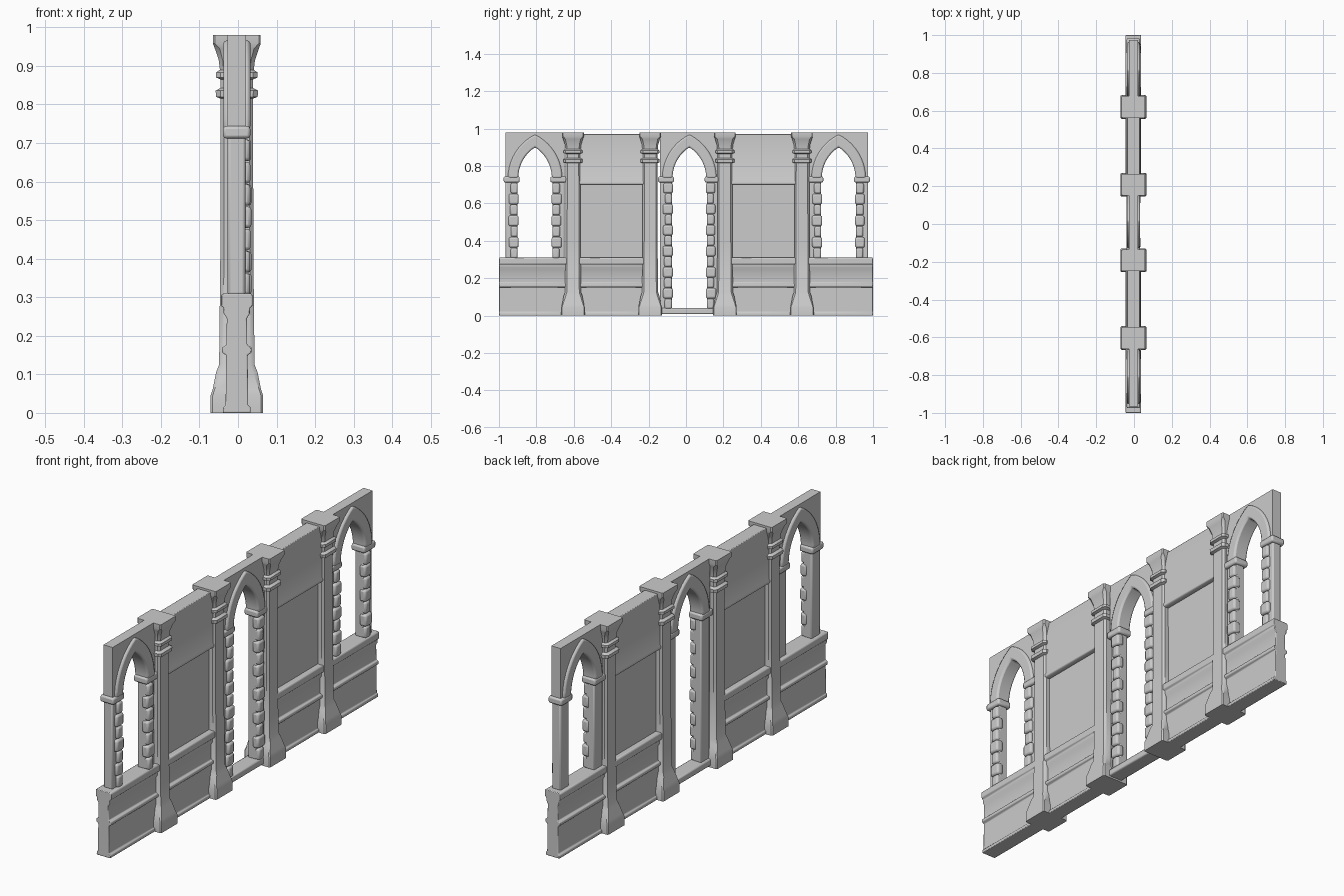
import bpy, bmesh, math, random
from mathutils import Vector

random.seed(4)
if "Cube" in bpy.data.objects:
    bpy.data.objects.remove(bpy.data.objects["Cube"])

stone = bpy.data.materials.new("grey stone")
stone.use_nodes = True
GREY = (0.6, 0.6, 0.6, 1)
stone.diffuse_color = GREY
stone.node_tree.nodes["Principled BSDF"].inputs["Base Color"].default_value = GREY

MID_X, MID_Y = -0.003, 0.008
SILL, SPRING, TOP = 0.305, 0.735, 0.98


def finish(name, bm, bevel=0.0, segments=2):
    bmesh.ops.recalc_face_normals(bm, faces=bm.faces)
    mesh = bpy.data.meshes.new(name)
    bm.to_mesh(mesh)
    bm.free()
    obj = bpy.data.objects.new(name, mesh)
    bpy.context.collection.objects.link(obj)
    mesh.materials.append(stone)
    if bevel:
        mod = obj.modifiers.new("soft edges", 'BEVEL')
        mod.width, mod.segments = bevel, segments
        mod.limit_method, mod.angle_limit = 'ANGLE', math.radians(40)
    bpy.ops.object.select_all(action='DESELECT')
    obj.select_set(True)
    bpy.context.view_layer.objects.active = obj
    bpy.ops.object.shade_smooth_by_angle(angle=math.radians(40))
    return obj


def bridge(bm, rings):
    """Skin a list of equal point rings and cap both ends."""
    loops = [[bm.verts.new(p) for p in ring] for ring in rings]
    n = len(loops[0])
    for a, b in zip(loops, loops[1:]):
        for i in range(n):
            bm.faces.new((a[i], a[(i + 1) % n], b[(i + 1) % n], b[i]))
    bm.faces.new(loops[0])
    bm.faces.new(loops[-1])


def box(name, x, y, z, bevel=0.004):
    bm = bmesh.new()
    bridge(bm, [[(x[0], y[0], h), (x[1], y[0], h), (x[1], y[1], h), (x[0], y[1], h)] for h in z])
    return finish(name, bm, bevel)


def slab(name, outline, half, bevel=0.0):
    """Extrude a y-z outline across the wall thickness."""
    bm = bmesh.new()
    bridge(bm, [[(MID_X + s * half, y, z) for y, z in outline] for s in (-1, 1)])
    return finish(name, bm, bevel)


def moulding(name, profile, y0, y1):
    """Extrude a mirrored half-width/height profile along the wall."""
    section = [(w, z) for w, z in profile] + [(-w, z) for w, z in reversed(profile)]
    bm = bmesh.new()
    bridge(bm, [[(MID_X + w, y, z) for w, z in section] for y in (y0, y1)])
    return finish(name, bm, 0.003)


def pointed_arc(half, rise, steps=10):
    """Points of a pointed arch from the left spring to the right spring."""
    a = (rise ** 2 - half ** 2) / (2 * half)
    end = math.atan2(rise, a)
    right = [((half + a) * math.cos(end * i / steps) - a,
              (half + a) * math.sin(end * i / steps)) for i in range(steps + 1)]
    return [(-y, z) for y, z in right] + right[-2::-1]


# Pillars: chamfered square rings from base to capital
PILLAR = [(0.068, 0.0), (0.068, 0.045), (0.063, 0.06), (0.054, 0.105), (0.046, 0.125),
          (0.043, 0.4), (0.042, 0.815), (0.054, 0.82), (0.055, 0.836), (0.042, 0.843),
          (0.042, 0.865), (0.054, 0.87), (0.054, 0.883), (0.044, 0.89), (0.047, 0.915),
          (0.057, 0.945), (0.062, 0.958), (0.062, TOP)]


def pillar(name, y):
    rings = []
    for w, z in PILLAR:
        c = w * (0.78 if 0.1 < z < 0.95 else 0.92)
        wy = 0.93
        corner = [(w, -c), (w, c), (c, w), (-c, w), (-w, c), (-w, -c), (-c, -w), (c, -w)]
        rings.append([(MID_X + px, y + py * wy, z) for px, py in corner])
    bm = bmesh.new()
    bridge(bm, rings)
    finish(name, bm)


for i, off in enumerate((-0.612, -0.2, 0.2, 0.612)):
    pillar(f"pillar_{i + 1}", MID_Y + off)

# Plinths with a string course and a sill
PLINTH = [(0.036, 0.0), (0.036, 0.014), (0.029, 0.02), (0.028, 0.15), (0.038, 0.156),
          (0.038, 0.17), (0.027, 0.176), (0.026, 0.245), (0.034, 0.258), (0.034, 0.272),
          (0.041, 0.278), (0.041, SILL), (0.036, 0.31)]
for name, y0, y1 in (("end_plinth_front", -1.0, -0.62), ("bay_plinth_front", -0.6, -0.2),
                     ("bay_plinth_back", 0.21, 0.61), ("end_plinth_back", 0.63, 1.0)):
    moulding(name, PLINTH, y0, y1)

# Solid bays: thin recessed panel under a thick upper block
for side, label in ((-1, "front"), (1, "back")):
    y0, y1 = sorted((MID_Y + side * 0.2, MID_Y + side * 0.612))
    box(f"recessed_panel_{label}", (MID_X - 0.014, MID_X + 0.014), (y0, y1), (0.3, 0.72), 0)
    moulding(f"upper_block_{label}",
             [(0.03, 0.7), (0.037, 0.704), (0.037, 0.716), (0.034, 0.722), (0.034, 0.97)], y0, y1)


# Arched openings
def opening(label, centre, floor):
    half, wide = 0.09, 0.158
    inner = [(centre + y, SPRING + z) for y, z in pointed_arc(half, 0.165)]
    outer = [(centre + y, SPRING + z) for y, z in pointed_arc(0.145, 0.233)]
    frame = [(centre + wide, SPRING), (centre + wide, TOP),
             (centre - wide, TOP), (centre - wide, SPRING)]
    slab(f"{label}_spandrel", inner + frame, 0.024)
    slab(f"{label}_arch_band", inner + outer[::-1], 0.035, 0.008)
    for s, end in ((-1, "near"), (1, "far")):
        # jamb and its capital
        ys = sorted((centre + s * (half + 0.003), centre + s * wide))
        box(f"{label}_{end}_jamb", (MID_X - 0.024, MID_X + 0.022), ys, (floor, SPRING), 0.007)
        ys = sorted((centre + s * (half - 0.008), centre + s * (wide + 0.01)))
        box(f"{label}_{end}_capital", (MID_X - 0.036, MID_X + 0.035), ys, (0.712, 0.744), 0.008)
        # rounded corner stones, long and short in turn
        count = round((0.71 - floor) / 0.058)
        step = (0.71 - floor) / count
        for k in range(count):
            z = floor + k * step
            reach = half + (0.05 if k % 2 else 0.042) + random.uniform(-0.003, 0.003)
            lip = half - (0.002 if k % 2 else -0.003)
            ys = sorted((centre + s * lip, centre + s * reach))
            box(f"{label}_{end}_stone_{k + 1}", (0.0, 0.034 + random.uniform(-0.003, 0.002)),
                ys, (z + 0.001, z + step - 0.001), 0.009)


opening("front_window", MID_Y - 0.815, SILL)
opening("doorway", MID_Y + 0.01, 0.035)
opening("back_window", MID_Y + 0.808, SILL)

# Door threshold
box("threshold", (MID_X - 0.036, MID_X + 0.036), (-0.15, 0.17), (0.008, 0.04), 0.006)
